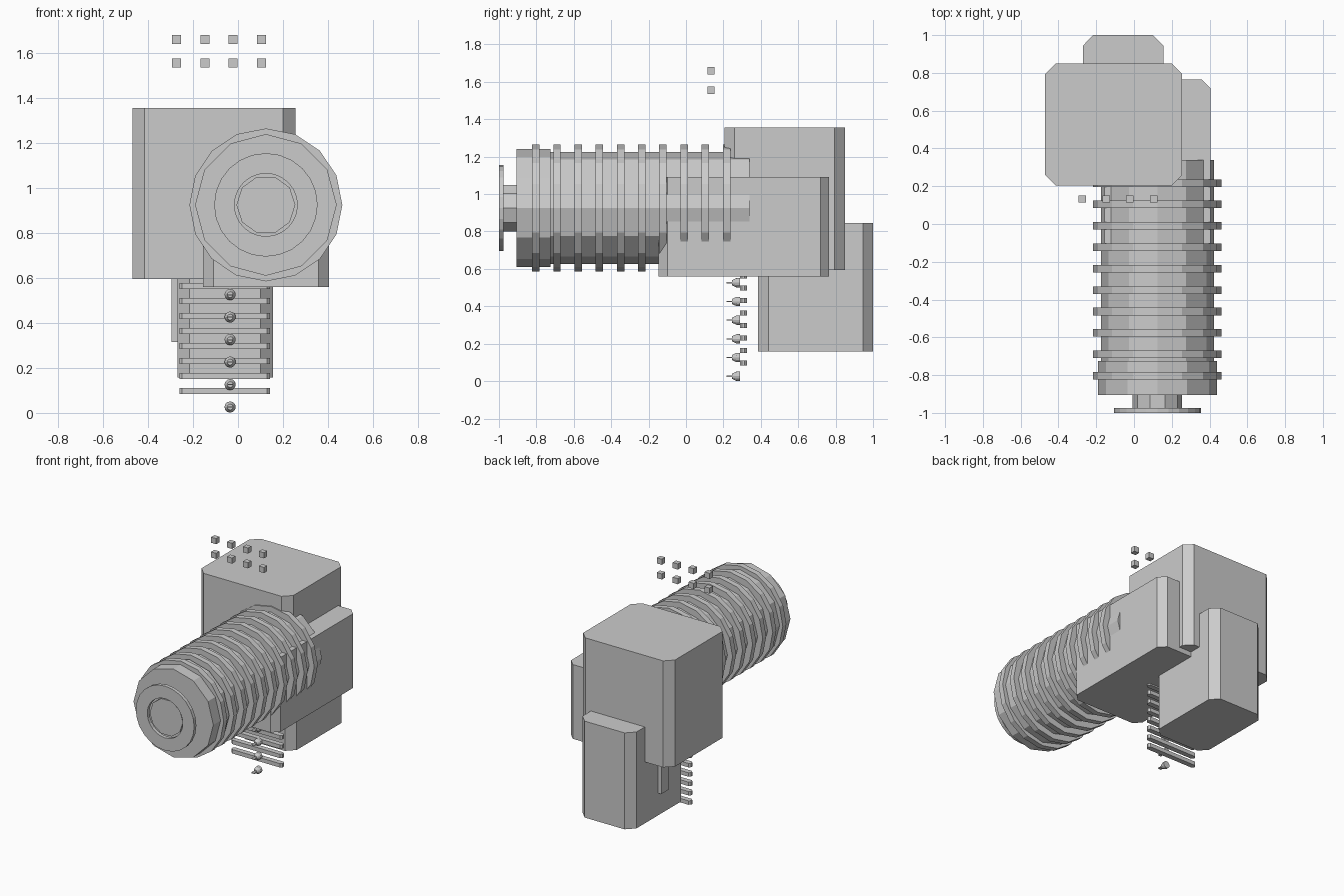
import bpy, bmesh, math

if "Cube" in bpy.data.objects:
    bpy.data.objects.remove(bpy.data.objects["Cube"])

grey = bpy.data.materials.new("plain_grey")
grey.diffuse_color = (0.6, 0.6, 0.6, 1)
grey.use_nodes = True
grey.node_tree.nodes["Principled BSDF"].inputs["Base Color"].default_value = grey.diffuse_color


def finish(name, bm):
    bmesh.ops.recalc_face_normals(bm, faces=bm.faces)
    me = bpy.data.meshes.new(name)
    bm.to_mesh(me)
    bm.free()
    me.materials.append(grey)
    ob = bpy.data.objects.new(name, me)
    bpy.context.collection.objects.link(ob)
    return ob


def block(name, x, y, z, chamfer=0.0):
    """Box from ranges, with its upright edges chamfered."""
    (x0, x1), (y0, y1), c = x, y, chamfer
    if c:
        pts = [(x0 + c, y0), (x1 - c, y0), (x1, y0 + c), (x1, y1 - c),
               (x1 - c, y1), (x0 + c, y1), (x0, y1 - c), (x0, y0 + c)]
    else:
        pts = [(x0, y0), (x1, y0), (x1, y1), (x0, y1)]
    bm = bmesh.new()
    low = [bm.verts.new((px, py, z[0])) for px, py in pts]
    top = [bm.verts.new((px, py, z[1])) for px, py in pts]
    n = len(pts)
    bm.faces.new(low[::-1])
    bm.faces.new(top)
    for i in range(n):
        j = (i + 1) % n
        bm.faces.new((low[i], low[j], top[j], top[i]))
    return finish(name, bm)


def lathe(name, cx, cz, profile, sides, closed=False):
    """Turn (y, radius) points about an axis along y; closed makes a hollow ring."""
    bm = bmesh.new()
    rings = []
    for y, r in profile:
        rings.append([bm.verts.new((cx + r * math.cos(2 * math.pi * i / sides), y,
                                    cz + r * math.sin(2 * math.pi * i / sides)))
                      for i in range(sides)])
    pairs = list(zip(rings, rings[1:]))
    if closed:
        pairs.append((rings[-1], rings[0]))
    else:
        bm.faces.new(rings[0])
        bm.faces.new(rings[-1])
    for a, b in pairs:
        for i in range(sides):
            j = (i + 1) % sides
            bm.faces.new((a[i], a[j], b[j], b[i]))
    return finish(name, bm)


# Three chamfered housing blocks
block("main_housing", (-0.47, 0.255), (0.205, 0.85), (0.595, 1.355), 0.055)
block("side_housing", (-0.155, 0.405), (-0.147, 0.765), (0.56, 1.09), 0.047)
block("grip_block", (-0.27, 0.155), (0.385, 1.0), (0.157, 0.845), 0.055)
block("grip_side_rib", (-0.295, -0.25), (0.62, 0.70), (0.315, 0.69))

# Barrel, muzzle and cooling fins
CX, CZ = 0.124, 0.925
lathe("barrel", CX, CZ, [(-0.80, 0.30), (0.34, 0.30)], 12)
lathe("barrel_head", CX, CZ, [(-0.905, 0.315), (-0.725, 0.315)], 12)
lathe("muzzle_neck", CX, CZ, [(-0.985, 0.131), (-0.85, 0.131)], 10)
lathe("muzzle_ring", CX, CZ, [(-1.0, 0.23), (-0.975, 0.23),
                              (-0.975, 0.14), (-1.0, 0.14)], 24, closed=True)
for i in range(10):
    y = -0.803 + 0.1133 * i
    lathe(f"cooling_fin_{i + 1}", CX, CZ, [(y - 0.02, 0.34), (y + 0.02, 0.34)], 16)

# Slats in front of the grip
for i in range(8):
    z = 0.097 + 0.0667 * i
    block(f"grip_slat_{i + 1}", (-0.26, 0.142), (0.288, 0.325), (z - 0.014, z + 0.014), 0.012)

# Tapered studs with a thin blade at the tip
for i in range(6):
    z = 0.026 + 0.1 * i
    lathe(f"stud_{i + 1}", -0.035, z, [(0.245, 0.013), (0.27, 0.025), (0.29, 0.025)], 12)
    block(f"stud_blade_{i + 1}", (-0.047, -0.023), (0.217, 0.25), (z - 0.003, z + 0.003))

# Two rows of small cubes above
for r, z in enumerate((1.555, 1.66)):
    for c in range(4):
        x = -0.273 + 0.1257 * c
        block(f"top_cube_{r + 1}_{c + 1}", (x - 0.02, x + 0.02), (0.115, 0.152), (z - 0.02, z + 0.02))
